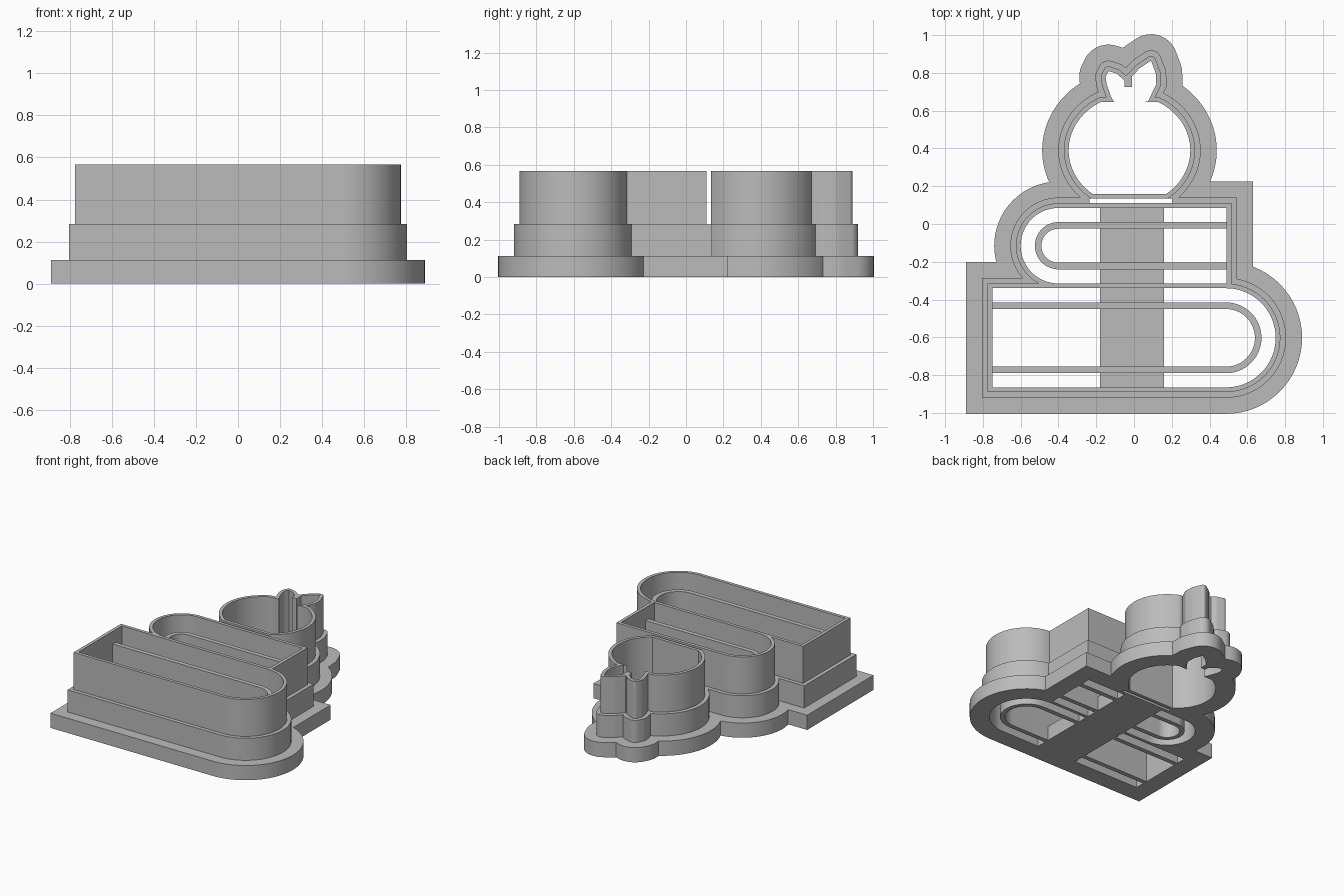
import bpy, bmesh
from math import sin, cos, pi, atan2

if "Cube" in bpy.data.objects:
    bpy.data.objects.remove(bpy.data.objects["Cube"], do_unlink=True)

grey = bpy.data.materials.new("plain grey")
grey.use_nodes = True
grey.diffuse_color = (0.5, 0.5, 0.5, 1)
grey.node_tree.nodes["Principled BSDF"].inputs["Base Color"].default_value = grey.diffuse_color

BASE_Z, STEP_Z, TOP_Z, RIB_Z = 0.113, 0.283, 0.567, 0.47


def prism(name, pts, z0, z1):
    """Upright solid from a closed outline."""
    bm = bmesh.new()
    face = bm.faces.new([bm.verts.new((x, y, z0)) for x, y in pts])
    ext = bmesh.ops.extrude_face_region(bm, geom=[face])
    tops = [v for v in ext["geom"] if isinstance(v, bmesh.types.BMVert)]
    bmesh.ops.translate(bm, verts=tops, vec=(0, 0, z1 - z0))
    bmesh.ops.recalc_face_normals(bm, faces=bm.faces)
    mesh = bpy.data.meshes.new(name)
    bm.to_mesh(mesh)
    bm.free()
    mesh.materials.append(grey)
    obj = bpy.data.objects.new(name, mesh)
    bpy.context.collection.objects.link(obj)
    return obj


def combine(obj, other, operation):
    """Apply a boolean and remove the operand."""
    mod = obj.modifiers.new("combine", 'BOOLEAN')
    mod.operation, mod.solver, mod.object = operation, 'EXACT', other
    bpy.context.view_layer.objects.active = obj
    bpy.ops.object.modifier_apply(modifier=mod.name)
    bpy.data.objects.remove(other, do_unlink=True)


def smooth(obj):
    bpy.ops.object.select_all(action='DESELECT')
    obj.select_set(True)
    bpy.context.view_layer.objects.active = obj
    bpy.ops.object.shade_smooth_by_angle()


def arc(cx, cy, rx, ry, a0, a1, n=32):
    return [(cx + rx * cos(a0 + (a1 - a0) * i / n),
             cy + ry * sin(a0 + (a1 - a0) * i / n)) for i in range(n + 1)]


def box(x0, x1, y0, y1):
    return [(x0, y0), (x1, y0), (x1, y1), (x0, y1)]


def book(flat_x, cx, cy, r, d=0):
    """One square end at flat_x, one round end about cx, grown by d."""
    side = 1 if cx > flat_x else -1
    flat = flat_x - side * d
    pts = [(cx + side * (x - cx), y) for x, y in arc(cx, cy, r + d, r + d, -pi / 2, pi / 2)]
    return pts + [(flat, cy + r + d), (flat, cy - r - d)]


def grow(pts, d):
    """Round offset of a convex counter-clockwise outline."""
    if d == 0:
        return pts
    out, n = [], len(pts)
    for i, (x, y) in enumerate(pts):
        (px, py), (qx, qy) = pts[i - 1], pts[(i + 1) % n]
        a0 = atan2(px - x, y - py)
        turn = (atan2(x - qx, qy - y) - a0) % (2 * pi)
        out += arc(x, y, d, d, a0, a0 + turn, max(1, int(turn / 0.15)))
    return out


# Fruit: clipped ellipse and two leaves
fruit = (arc(-0.024, 0.39, 0.322, 0.29, -0.916, 1.075)
         + arc(-0.024, 0.39, 0.322, 0.29, pi - 1.075, pi + 0.916))
left_leaf = [(-.12, .67), (-.145, .74), (-.15, .78), (-.135, .81),
             (-.09, .795), (-.04, .75), (0, .64), (-.09, .62)][::-1]
right_leaf = [(-.04, .75), (.03, .825), (.09, .865), (.115, .80),
              (.118, .74), (.075, .65), (-.02, .63)][::-1]

LOWER = (-0.75, 0.4875, -0.6025, 0.2625)
UPPER = (0.49, -0.40, -0.115, 0.20)


def outlines(d):
    return [book(*LOWER, d), book(*UPPER, d),
            grow(fruit, d), grow(left_leaf, d), grow(right_leaf, d)]


# Stepped outer shell: flange, shoulder and thin blade
shell = None
for d, z in ((0.14, BASE_Z), (0.055, STEP_Z), (0.025, TOP_Z)):
    layer = None
    for pts in outlines(d):
        part = prism("cutter_wall", pts, 0, z)
        if layer is None:
            layer = part
        else:
            combine(layer, part, 'UNION')
    if shell is None:
        shell = layer
    else:
        combine(shell, layer, 'UNION')

# Open compartments and the narrow slit under the fruit
for pts in outlines(0):
    combine(shell, prism("hole", pts, -0.1, 0.8), 'DIFFERENCE')
combine(shell, prism("slit", box(-0.235, 0.2, 0.111, 0.134), -0.1, 0.4), 'DIFFERENCE')

# Stem between the leaves
combine(shell, prism("stem", box(-0.05, -0.01, 0.725, 0.79), 0, TOP_Z), 'UNION')
shell.name = "cutter_wall"
smooth(shell)

# Page ribs inside each book
for name, (flat_x, cx, cy, _), r, w in (("lower_page_rib", LOWER, 0.1875, 0.035),
                                        ("upper_page_rib", UPPER, 0.125, 0.035)):
    rib = prism(name, book(flat_x, cx, cy, r), 0, RIB_Z)
    side = 0.1 if cx > flat_x else -0.1
    combine(rib, prism("hole", book(flat_x - side, cx, cy, r - w), -0.1, 0.8), 'DIFFERENCE')
    smooth(rib)

# Flat bar tying the ribs to the wall
prism("support_bar", box(-0.18, 0.16, -0.87, 0.09), 0, BASE_Z)
